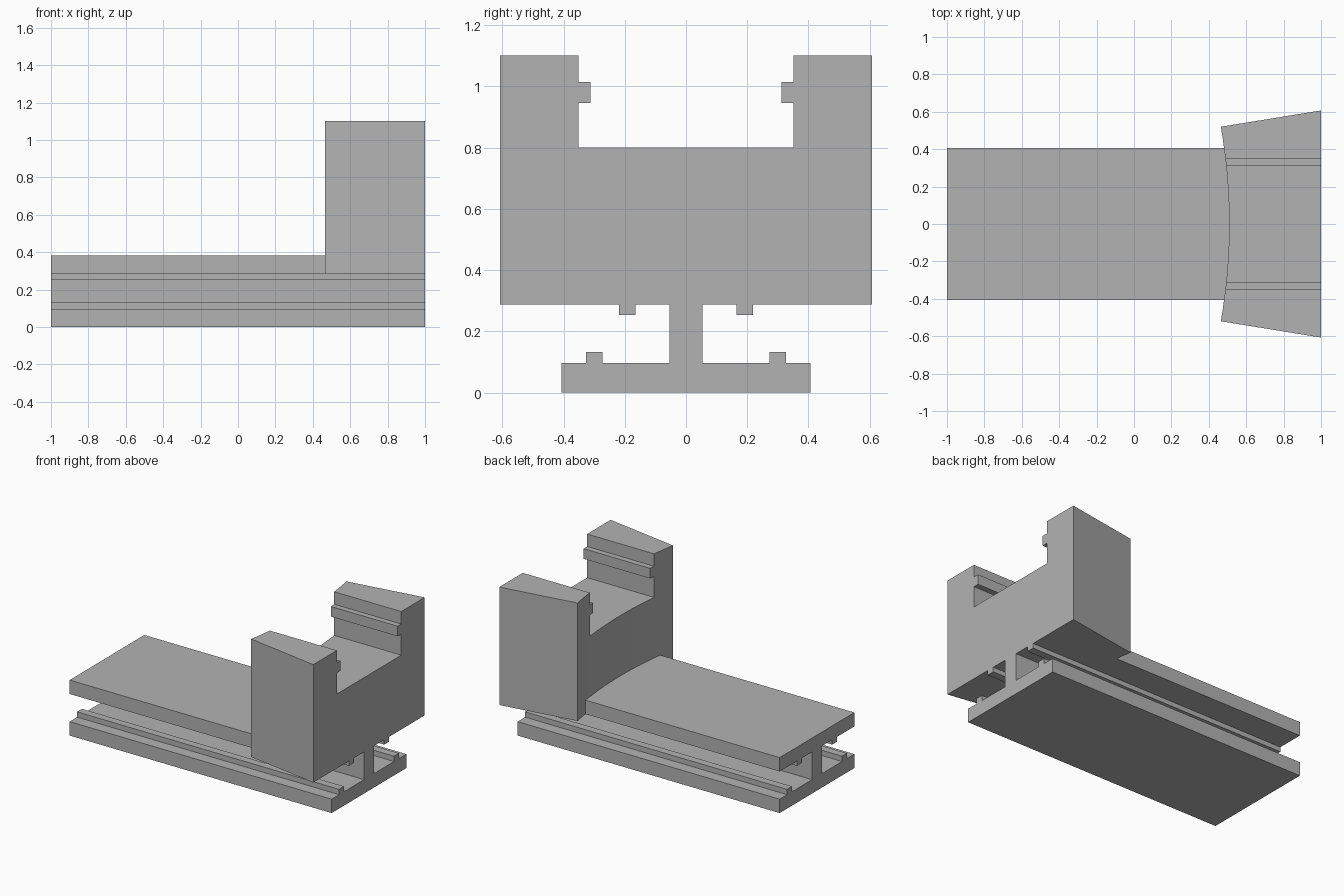
import bpy, bmesh, math
from mathutils import Vector

cube = bpy.data.objects.get("Cube")
if cube:
    bpy.data.objects.remove(cube, do_unlink=True)

grey = bpy.data.materials.new("plain_grey")
grey.use_nodes = True
grey.diffuse_color = (0.45, 0.45, 0.45, 1)
grey.node_tree.nodes["Principled BSDF"].inputs["Base Color"].default_value = grey.diffuse_color


def prism(name, outline, offset):
    """Extrude a flat outline of 3D points along an offset."""
    bm = bmesh.new()
    face = bm.faces.new([bm.verts.new(p) for p in outline])
    moved = bmesh.ops.extrude_face_region(bm, geom=[face])["geom"]
    bmesh.ops.translate(bm, vec=Vector(offset),
                        verts=[v for v in moved if isinstance(v, bmesh.types.BMVert)])
    bmesh.ops.recalc_face_normals(bm, faces=bm.faces)
    mesh = bpy.data.meshes.new(name)
    bm.to_mesh(mesh)
    bm.free()
    mesh.materials.append(grey)
    obj = bpy.data.objects.new(name, mesh)
    bpy.context.collection.objects.link(obj)
    return obj


def symmetric_section(half, x):
    """Mirror a half section of (y, z) points across y = 0."""
    whole = half + [(-y, z) for y, z in reversed(half)]
    return [(x, y, z) for y, z in whole]


def combine(target, other, operation):
    mod = target.modifiers.new(operation.lower(), "BOOLEAN")
    mod.operation = operation
    mod.solver = "EXACT"
    mod.object = other
    bpy.context.view_layer.objects.active = target
    bpy.ops.object.modifier_apply(modifier=mod.name)
    bpy.data.objects.remove(other, do_unlink=True)


FLANGE, DECK = 0.287, 0.383     # underside and top of the upper flange

# I-shaped rail with guide ribs inside both flanges
rail_half = [(0.407, 0), (0.407, 0.096), (0.326, 0.096), (0.326, 0.133),
             (0.273, 0.133), (0.273, 0.096), (0.054, 0.096), (0.054, FLANGE),
             (0.165, FLANGE), (0.165, 0.254), (0.219, 0.254), (0.219, FLANGE),
             (0.407, FLANGE), (0.407, DECK)]
rail = prism("rail", symmetric_section(rail_half, -1), (2, 0, 0))

# U-shaped end block with a rib inside each upright
block_half = [(0.8, FLANGE), (0.8, 1.101), (0.351, 1.101), (0.351, 1.015),
              (0.312, 1.015), (0.312, 0.945), (0.351, 0.945), (0.351, 0.8)]
block = prism("end_block", symmetric_section(block_half, 0.3), (0.9, 0, 0))

# Wedge plan of the block: splayed sides and a shallow arc facing the rail
radius, mid_x, corner_y, steps = 3.03, 0.509, 0.52, 16
sweep = math.asin(corner_y / radius)
plan = [(1, -0.607, 0), (1, 0.607, 0)]
for i in range(steps + 1):
    a = sweep * (1 - 2 * i / steps)
    plan.append((mid_x - radius * (1 - math.cos(a)), radius * math.sin(a), 0))
combine(block, prism("block_plan", plan, (0, 0, 1.5)), "INTERSECT")

# Join both into one solid body
combine(rail, block, "UNION")
rail.name = "rail_with_end_block"
